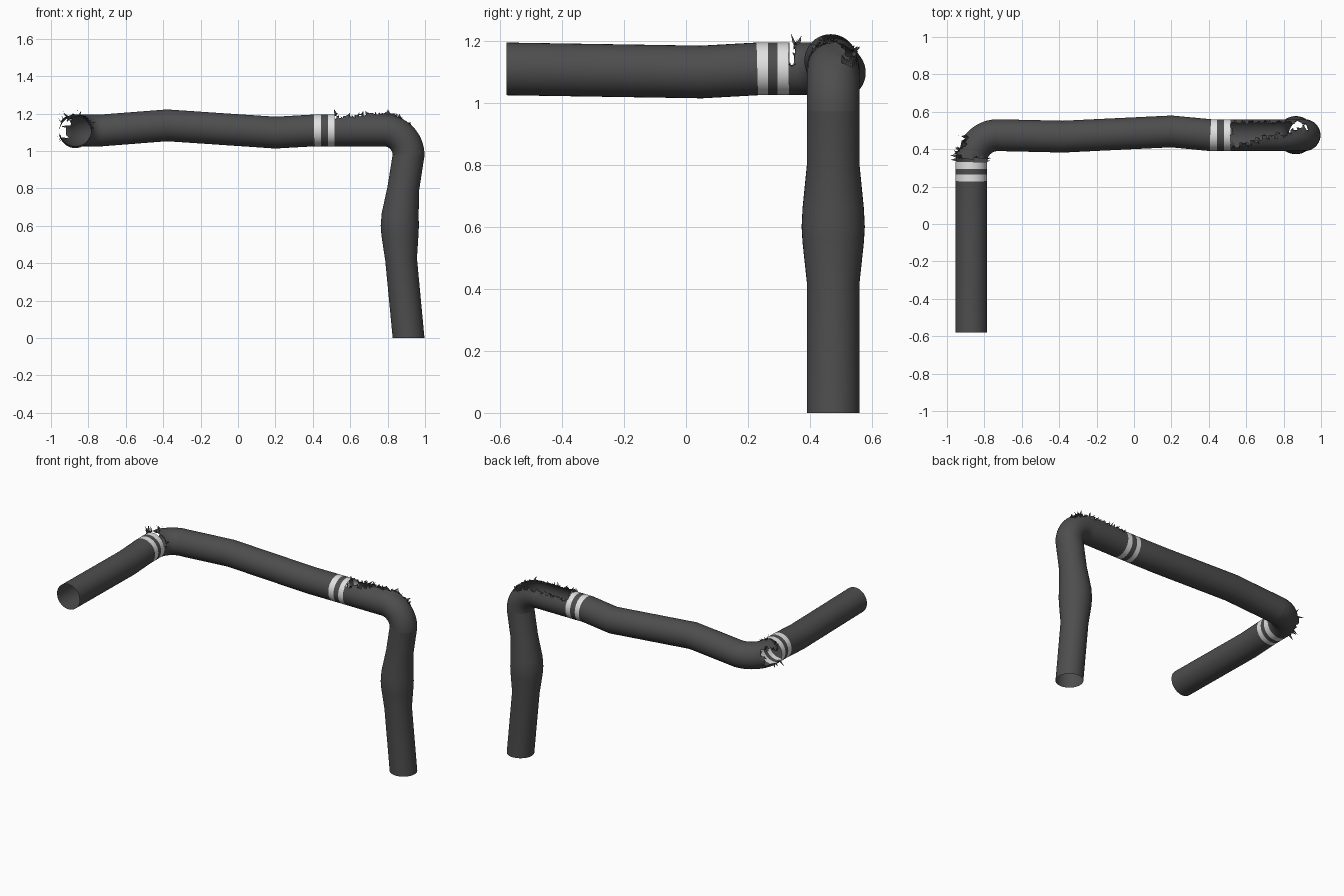
import bpy, bmesh, math, random
from mathutils import Vector

random.seed(4)
SIDES = 40
R = 0.085

if "Cube" in bpy.data.objects:
    bpy.data.objects.remove(bpy.data.objects["Cube"])


def material(name, value):
    m = bpy.data.materials.new(name)
    m.use_nodes = True
    col = (value, value, value, 1)
    m.diffuse_color = col
    bsdf = m.node_tree.nodes["Principled BSDF"]
    bsdf.inputs["Base Color"].default_value = col
    bsdf.inputs["Roughness"].default_value = 0.7
    return m


dark = material("dark_grey", 0.075)
white = material("band_white", 0.75)

# Sweep path: points with radius, plus the index where each part starts
path, starts = [], []


def begin(name, mat, tear=None):
    starts.append((name, mat, tear, max(len(path) - 1, 0)))


def to(x, y, z, r=R, steps=1):
    p = Vector((x, y, z))
    if not path:
        path.append((p, r))
        return
    q, s = path[-1]
    for i in range(1, steps + 1):
        t = i / steps
        path.append((q.lerp(p, t), s + (r - s) * t))


def bend(d0, d1, radius, steps=18):
    s = path[-1][0].copy()
    for i in range(1, steps + 1):
        a = math.pi / 2 * i / steps
        path.append((s + Vector(d0) * radius * math.sin(a)
                     + Vector(d1) * radius * (1 - math.cos(a)), R))


# Rules saying which faces are torn away
def side_tear(c):
    n = random.uniform(-0.012, 0.012)
    hole = c.x < -0.88 and c.y < 0.46 + n and abs(c.z - 1.12) < 0.045 + n
    crack = c.y < 0.35 and c.z > 1.13 + n
    return hole or crack


def top_tear(c):
    n = random.uniform(-0.014, 0.014)
    front = 0.42 + 0.25 * (c.x - 0.53) + n
    return c.z > 1.12 and 0.525 + n < c.x < 0.945 and front < c.y < 0.54 + n / 2


# Front arm with its pair of bands
begin("front_arm", dark)
to(-0.87, -0.58, 1.11)
to(-0.87, 0.05, 1.10)
to(-0.87, 0.23, 1.11)
begin("front_band_a", white)
to(-0.87, 0.265, 1.11)
begin("front_band_gap", dark)
to(-0.87, 0.295, 1.11)
begin("front_band_b", white)
to(-0.87, 0.333, 1.11)
# Torn corner and the wavy cross pipe
begin("side_elbow", dark, (side_tear, 0.04))
bend((0, 1, 0), (1, 0, 0), 0.142)
begin("cross_pipe", dark)
to(-0.38, 0.467, 1.137)
to(0.2, 0.495, 1.098)
to(0.41, 0.475, 1.11)
begin("cross_band_a", white)
to(0.445, 0.475, 1.11)
begin("cross_band_gap", dark)
to(0.48, 0.475, 1.11)
begin("cross_band_b", white)
to(0.515, 0.475, 1.11)
# Torn top run and the down elbow
begin("top_elbow", dark, (top_tear, 0.018))
to(0.78, 0.475, 1.11, steps=22)
bend((1, 0, 0), (0, 0, -1), 0.132)
# Bulging leg
begin("leg", dark)
to(0.884, 0.475, 0.8)
to(0.867, 0.475, 0.66, 0.099)
to(0.865, 0.475, 0.6, 0.102)
to(0.866, 0.475, 0.55, 0.099)
to(0.872, 0.475, 0.42)
to(0.912, 0.475, 0.0)

# Carry a frame along the path and make one ring at each point
rings = []
tangent = Vector((0, 1, 0))
side, up = Vector((1, 0, 0)), Vector((0, 0, 1))
last = len(path) - 1
for i, (p, r) in enumerate(path):
    if i == 0:
        t = tangent
    elif i == last:
        t = Vector((0, 0, -1))
    else:
        t = ((p - path[i - 1][0]).normalized()
             + (path[i + 1][0] - p).normalized()).normalized()
    q = tangent.rotation_difference(t)
    side, up, tangent = q @ side, q @ up, t
    ring = []
    for k in range(SIDES):
        a = 2 * math.pi * k / SIDES
        ring.append(p + (side * math.cos(a) + up * math.sin(a)) * r)
    rings.append(ring)


# Rip faces out, lift the rim and add ragged shards around it
def rip(bm, rule, reach):
    torn = [f for f in bm.faces if rule(f.calc_center_median())]
    rim = {e for f in torn for e in f.edges}
    bmesh.ops.delete(bm, geom=torn, context='FACES')
    rim = [e for e in rim if e.is_valid and len(e.link_faces) == 1]
    bm.normal_update()
    for v in {v for e in rim for v in e.verts}:
        v.co += v.normal * random.uniform(-0.004, 0.01)
    for e in rim:
        if random.random() < 0.6:
            a, b = e.verts
            n = (a.normal + b.normal).normalized()
            jitter = Vector([random.uniform(-0.012, 0.012) for _ in range(3)])
            tip = (a.co + b.co) / 2 + jitter + n * reach * random.random()
            bm.faces.new((b, a, bm.verts.new(tip)))


def build(name, mat, tear, first, end):
    bm = bmesh.new()
    loops = [[bm.verts.new(c) for c in ring] for ring in rings[first:end + 1]]
    for lo, hi in zip(loops, loops[1:]):
        for k in range(SIDES):
            j = (k + 1) % SIDES
            bm.faces.new((lo[k], hi[k], hi[j], lo[j]))
    bmesh.ops.recalc_face_normals(bm, faces=bm.faces)
    # Open tubes: make sure normals face away from the path
    f = bm.faces[0]
    if f.normal.dot(f.calc_center_median() - path[first][0]) < 0:
        bmesh.ops.reverse_faces(bm, faces=bm.faces)
    if tear:
        rip(bm, *tear)
    for f in bm.faces:
        f.smooth = True
    me = bpy.data.meshes.new(name)
    bm.to_mesh(me)
    bm.free()
    me.materials.append(mat)
    ob = bpy.data.objects.new(name, me)
    bpy.context.collection.objects.link(ob)
    bpy.ops.object.select_all(action='DESELECT')
    ob.select_set(True)
    bpy.context.view_layer.objects.active = ob
    bpy.ops.object.shade_smooth_by_angle(angle=math.radians(35))


ends = [s[3] for s in starts[1:]] + [last]
for (name, mat, tear, first), end in zip(starts, ends):
    build(name, mat, tear, first, end)
